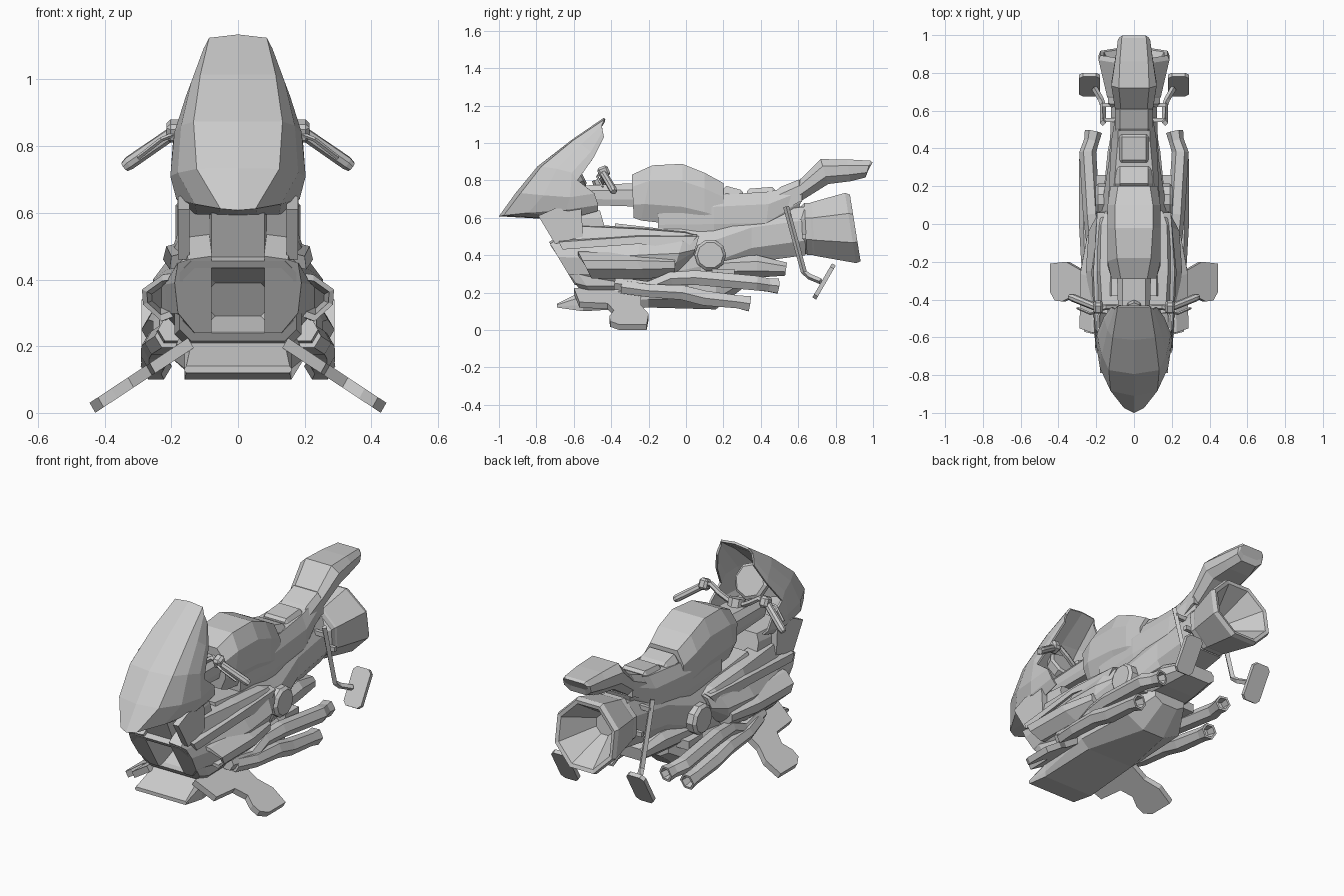
import bpy, bmesh
from math import sin, cos, pi
from mathutils import Vector, Matrix


def finish(name, bm, mirror=False, solid=0):
    bmesh.ops.recalc_face_normals(bm, faces=bm.faces[:])
    me = bpy.data.meshes.new(name)
    bm.to_mesh(me)
    bm.free()
    ob = bpy.data.objects.new(name, me)
    bpy.context.collection.objects.link(ob)
    if mirror:
        m = ob.modifiers.new("mirror", 'MIRROR')
        m.merge_threshold = 0.0005
    if solid:
        s = ob.modifiers.new("thickness", 'SOLIDIFY')
        s.thickness = solid
        s.offset = 0
    return ob


def loft(name, rings, closed=True, cap=True, **kw):
    bm = bmesh.new()
    vs = [[bm.verts.new(p) for p in r] for r in rings]
    n = len(vs[0])
    for a, b in zip(vs, vs[1:]):
        for i in range(n if closed else n - 1):
            j = (i + 1) % n
            bm.faces.new((a[i], a[j], b[j], b[i]))
    if closed and cap:
        bm.faces.new(vs[0])
        bm.faces.new(vs[-1])
    return finish(name, bm, **kw)


def section(yb, zb, yt, zt, w, wt, wb, lo=0.3, hi=0.72):
    """Eight-sided symmetric section, leaning from its bottom to its top."""
    half = [(wb, 0), (w, lo), (w, hi), (wt, 1)]
    pts = half + [(-x, f) for x, f in reversed(half)]
    return [(x, yb + (yt - yb) * f, zb + (zt - zb) * f) for x, f in pts]


def body(name, rows, **kw):
    return loft(name, [section(*r) for r in rows], **kw)


def tube(name, pts, radii, n=6, hollow=0, **kw):
    pts = [Vector(p) for p in pts]
    rings = []

    def ring(c, t, r):
        q = t.to_track_quat('Z', 'Y')
        return [c + q @ Vector((r * cos(2 * pi * k / n), r * sin(2 * pi * k / n), 0)) for k in range(n)]
    for i, p in enumerate(pts):
        t = (pts[min(i + 1, len(pts) - 1)] - pts[max(i - 1, 0)]).normalized()
        rings.append(ring(p, t, radii[i] if isinstance(radii, (list, tuple)) else radii))
    if hollow:
        rings += [ring(pts[-1], t, hollow), ring(pts[-1] - t * 0.05, t, hollow * 0.8)]
    return loft(name, rings, **kw)


def plate(name, outline, vec, **kw):
    """Flat outline extruded along a vector."""
    return loft(name, [outline, [tuple(Vector(p) + Vector(vec)) for p in outline]], **kw)


def box(name, c, s, rx=0, bevel=0, **kw):
    bm = bmesh.new()
    m = Matrix.Translation(c) @ Matrix.Rotation(rx, 4, 'X') @ Matrix.Diagonal((*s, 1))
    bmesh.ops.create_cube(bm, size=1, matrix=m)
    if bevel:
        bmesh.ops.bevel(bm, geom=bm.edges[:], offset=bevel, segments=1, affect='EDGES')
    return finish(name, bm, **kw)


# Windshield and nose cowl: an open mirrored shell
loft("nose_cowl", [
    [(0, -.76, .6), (.06, -.74, .6), (.12, -.68, .6), (.15, -.58, .61), (.15, -.47, .64)],
    [(0, -.995, .61), (.05, -.97, .615), (.125, -.84, .63), (.18, -.64, .645), (.18, -.47, .67)],
    [(0, -.905, .73), (.12, -.88, .73), (.175, -.76, .72), (.197, -.62, .71), (.19, -.49, .73)],
    [(0, -.79, .87), (.13, -.77, .87), (.165, -.69, .86), (.185, -.61, .84), (.19, -.58, .8)],
    [(0, -.61, 1.01), (.11, -.6, 1.01), (.135, -.56, .99), (.15, -.51, .95), (.155, -.495, .92)],
    [(0, -.435, 1.13), (.085, -.435, 1.12), (.098, -.45, 1.09), (.108, -.445, 1.06), (.115, -.44, 1.03)],
], closed=False, mirror=True, solid=.012)

# Neck below the cowl, with a centre rib and side posts framing two vents
body("neck_core", [(-.6, .47, -.68, .64, .15, .14, .15), (-.42, .5, -.46, .64, .14, .12, .14)])
body("neck_rib", [(-.69, .46, -.77, .63, .08, .08, .08), (-.55, .47, -.6, .63, .09, .09, .09)])
plate("neck_post", [(.145, -.79, .61), (.145, -.7, .46), (.145, -.55, .5), (.145, -.56, .65), (.145, -.7, .65)],
      (.035, 0, 0), mirror=True)


# Front air intake: slanted octagonal frame with a deep recess
def intake(w, z0, z1, cut, dy):
    half = [(w - cut, z0), (w, z0 + cut), (w, z1 - cut), (w - cut, z1)]
    pts = half + [(-x, z) for x, z in reversed(half)]
    return [(x, -.73 + (.46 - z) * .66 + dy, z) for x, z in pts]


loft("front_intake", [intake(.185, .2, .47, .035, .3), intake(.19, .2, .47, .035, .05),
                      intake(.175, .215, .455, .035, 0), intake(.165, .24, .435, .035, 0),
                      intake(.155, .245, .43, .035, .04), intake(.08, .29, .39, .012, .18)])

# Central chassis, belly pan and rear underside
body("chassis", [(-.38, .22, -.38, .57, .16, .12, .15), (-.1, .2, -.12, .54, .16, .12, .15),
                 (.1, .26, .1, .54, .17, .12, .13), (.35, .36, .35, .62, .13, .1, .08),
                 (.64, .4, .64, .66, .12, .08, .07)])
body("belly_pan", [(-.69, .12, -.69, .14, .16, .155, .155), (-.55, .1, -.55, .21, .16, .14, .16),
                   (-.2, .12, -.2, .27, .2, .16, .15), (.16, .11, .16, .3, .18, .14, .07),
                   (.3, .22, .3, .32, .1, .1, .05)])
body("rear_sump", [(.08, .28, .08, .38, .17, .13, .13), (.38, .28, .38, .4, .14, .11, .1),
                   (.53, .29, .54, .36, .11, .09, .08)])


# Side fairings with a lower scoop open to the front
def pod(y, zt, xt, xo, zo, zl, lean):
    pts = [(.08, zt), (xt - .03, zt - .01), (xt, zo + .06), (xo, zo), (xo - .01, zl + .06), (xo - .06, zl), (.08, zl)]
    return [(x, y - lean * (z - .4), z) for x, z in pts]


loft("side_fairing", [pod(-.69, .47, .18, .19, .39, .24, .6), pod(-.52, .565, .19, .22, .385, .24, .4),
                      pod(-.25, .55, .21, .255, .4, .25, 0), pod(-.04, .53, .205, .24, .41, .3, -.3),
                      pod(.04, .51, .18, .195, .43, .36, -.3)], mirror=True)


def scoop(y, s, dx=0):
    pts = [(.19, .42), (.225, .415), (.288, .37), (.285, .325), (.23, .275), (.19, .29)]
    return [(.235 + (x - .235) * s + dx, y - .5 * (z - .345) * (y < -.2), .345 + (z - .345) * s) for x, z in pts]


loft("side_scoop", [scoop(-.06, .8, -.03), scoop(-.25, 1.03, -.005), scoop(-.54, 1),
                    scoop(-.54, .72), scoop(-.4, .45)], mirror=True)
plate("fairing_rail", [(.2, -.68, .47), (.215, -.25, .5), (.195, .06, .5), (.2, .0, .43), (.225, -.25, .46),
                       (.205, -.66, .43)], (-.04, 0, .01), mirror=True)

# Side hubs
tube("side_hub", [(.1, .13, .4), (.19, .13, .4), (.205, .13, .4)], [.085, .085, .07], n=10, mirror=True)

# Stabiliser fins sloping down and out from the belly
fin = [(.15, -.6), (.265, -.57), (.275, -.42), (.33, -.385), (.38, -.41), (.42, -.405), (.445, -.36),
       (.445, -.21), (.36, -.2), (.29, -.24), (.15, -.24)]
plate("stabiliser_fin", [(x, y, .225 - .66 * (x - .15)) for x, y in fin], (-.017, 0, -.03), mirror=True)

# Exhaust pipes, two on each side
tube("upper_exhaust", [(.2, -.38, .25), (.215, -.2, .225), (.215, -.08, .275), (.225, .05, .28), (.245, .38, .25),
                       (.225, .44, .24), (.215, .49, .235)],
     [.04, .04, .04, .045, .045, .04, .046], hollow=.033, mirror=True)
tube("lower_exhaust", [(.21, -.34, .23), (.24, -.2, .21), (.245, -.02, .2), (.245, .1, .17), (.25, .28, .15),
                       (.245, .34, .14)], [.04, .04, .045, .046, .04, .047], hollow=.034, mirror=True)
box("exhaust_bracket", (.16, .2, .3), (.08, .12, .05), mirror=True)

# Tank, segmented seat and tail
body("tank", [(-.28, .6, -.29, .83, .12, .07, .09), (-.24, .585, -.18, .88, .14, .09, .1),
              (-.02, .56, -.02, .888, .14, .1, .1), (.1, .54, .1, .84, .14, .1, .1),
              (.2, .52, .2, .785, .125, .085, .1)])
body("tank_base", [(-.15, .52, -.15, .66, .12, .1, .11), (.15, .5, .15, .72, .135, .11, .13),
                   (.42, .5, .45, .74, .12, .085, .1), (.52, .58, .58, .775, .1, .08, .08),
                   (.6, .64, .65, .79, .08, .07, .07)])
for i, (a, b, za, zb, w) in enumerate([(.2, .305, .77, .75, .1), (.325, .475, .755, .765, .085), (.49, .62, .765, .805, .1)]):
    body("seat_pad_%d" % (i + 1), [(a, za - .14, a, za - .015, w, w * .75, w), (a + .015, za - .14, a + .015, za, w, w * .75, w),
                                   (b - .015, zb - .12, b - .015, zb, w, w * .75, w), (b, zb - .12, b, zb - .015, w, w * .75, w)])
body("tail", [(.6, .68, .61, .805, .1, .07, .07), (.76, .78, .72, .913, .12, .08, .08),
              (.88, .795, .86, .912, .1, .075, .07), (.96, .815, .985, .905, .085, .065, .05),
              (.97, .85, .998, .895, .075, .06, .045)])


# Rear thruster: octagonal hollow cone
def nozzle(y, z, r, tilt):
    a = [pi / 8 + pi * k / 4 for k in range(8)]
    return [(r * cos(t), y - tilt * r * sin(t), z + r * sin(t)) for t in a]


loft("thruster", [nozzle(.5, .54, .11, 0), nozzle(.62, .54, .13, .05), nozzle(.64, .54, .15, .05),
                  nozzle(.67, .54, .15, .05), nozzle(.68, .54, .155, .05), nozzle(.88, .545, .203, .16),
                  nozzle(.905, .545, .193, .16), nozzle(.9, .545, .172, .16), nozzle(.72, .545, .06, .1)])

# Foot rests hung behind the seat
tube("footrest_strut", [(.165, .535, .66), (.165, .63, .31), (.175, .66, .285), (.21, .72, .26)], .016, n=4, mirror=True)
for y, z in [(.55, .61), (.63, .5)]:
    box("strut_mount", (.12, y, z), (.1, .022, .025), mirror=True)
c, s = Vector((.235, .728, .265)), Vector((0, .5, .866))
oct_pts = [(.055, .085), (.035, .105), (-.035, .105), (-.055, .085), (-.055, -.085), (-.035, -.105), (.035, -.105), (.055, -.085)]
plate("footrest_pad", [tuple(c + Vector((u, 0, 0)) + s * v) for u, v in oct_pts], (0, .02, -.012), mirror=True)

# Steering head, instruments and handlebars
body("steering_head", [(-.6, .67, -.6, .77, .08, .06, .07), (-.27, .66, -.27, .785, .09, .06, .08)])
tube("steering_stem", [(0, -.44, .75), (0, -.46, .81)], .045, n=8)
tube("instrument_dial", [(0, -.62, .84), (0, -.58, .86), (0, -.57, .865)], [.09, .1, .085], n=8)
tube("handlebar", [(0, -.45, .79), (.05, -.45, .79), (.1, -.44, .82), (.15, -.44, .855), (.2, -.445, .84)],
     .016, mirror=True)
tube("hand_grip", [(.19, -.445, .843), (.325, -.39, .75), (.34, -.385, .738)], [.02, .021, .016], n=8, mirror=True)
box("grip_clamp", (.19, -.44, .845), (.05, .06, .06), rx=.4, bevel=.012, mirror=True)
tube("brake_lever", [(.18, -.46, .84), (.23, -.475, .82), (.3, -.445, .765)], .007, n=4, mirror=True)
